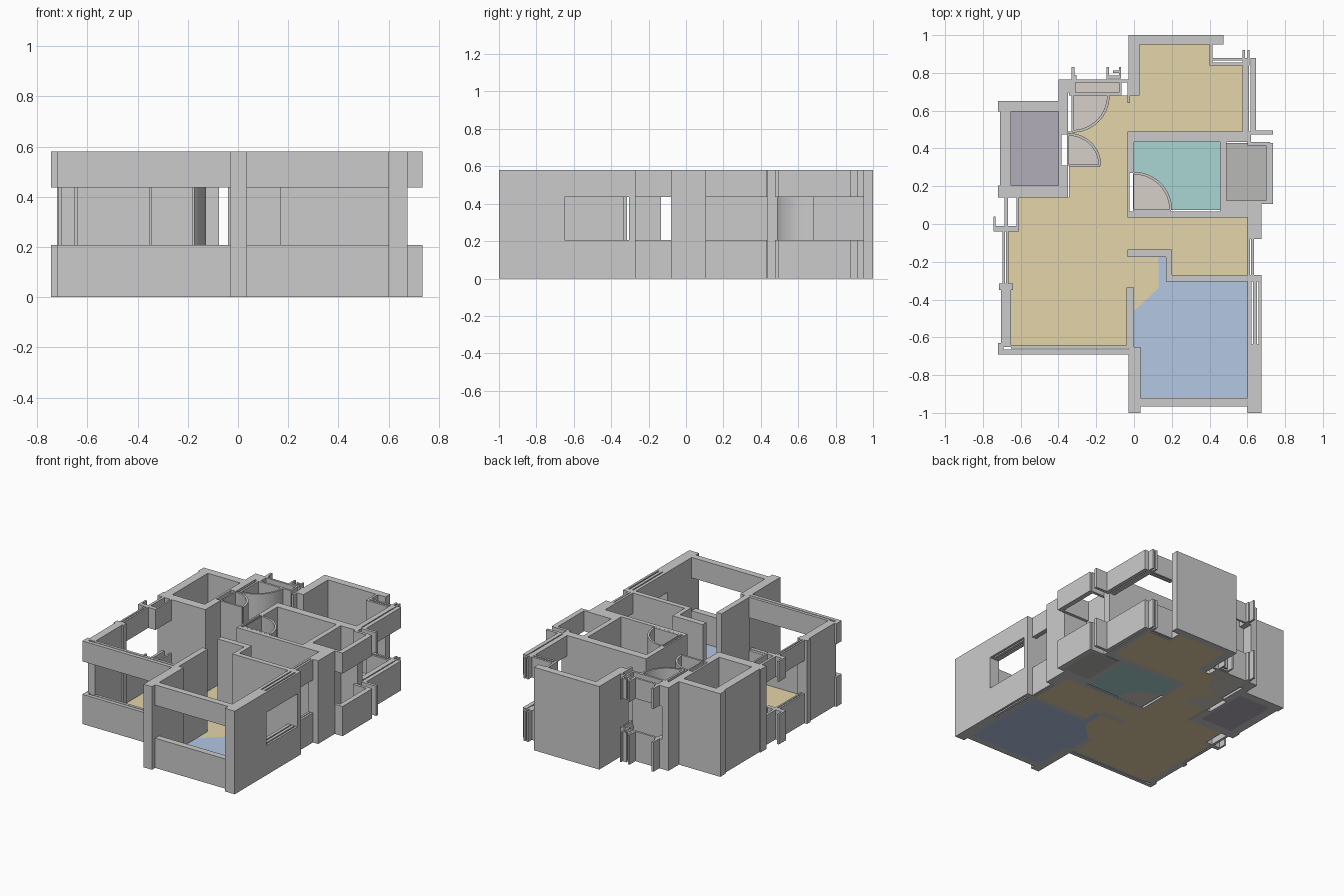
import bpy, bmesh, math

if "Cube" in bpy.data.objects:
    bpy.data.objects.remove(bpy.data.objects["Cube"])

H, SILL, HEAD = 0.58, 0.207, 0.437   # wall top, window sill, window head


def material(name, rgb):
    m = bpy.data.materials.new(name)
    m.diffuse_color = (*rgb, 1)
    m.use_nodes = True
    m.node_tree.nodes["Principled BSDF"].inputs["Base Color"].default_value = m.diffuse_color
    return m


def finish(name, bm, mat=None):
    bmesh.ops.recalc_face_normals(bm, faces=bm.faces)
    me = bpy.data.meshes.new(name)
    bm.to_mesh(me)
    bm.free()
    ob = bpy.data.objects.new(name, me)
    bpy.context.collection.objects.link(ob)
    if mat:
        me.materials.append(mat)
    return ob


def prism(bm, pts, z0, z1):
    """Extrude a plan outline between two heights."""
    f = bm.faces.new([bm.verts.new((x, y, z0)) for x, y in pts])
    ext = bmesh.ops.extrude_face_region(bm, geom=[f], use_keep_orig=True)
    vs = [g for g in ext['geom'] if isinstance(g, bmesh.types.BMVert)]
    bmesh.ops.translate(bm, verts=vs, vec=(0, 0, z1 - z0))


def rect(x0, x1, y0, y1):
    return [(x0, y0), (x1, y0), (x1, y1), (x0, y1)]


def arc(cx, cy, r, a0, a1, n=16):
    return [(cx + r * math.cos(math.radians(a0 + (a1 - a0) * i / n)),
             cy + r * math.sin(math.radians(a0 + (a1 - a0) * i / n))) for i in range(n + 1)]


def boxes(name, plans, spans):
    bm = bmesh.new()
    for p in plans:
        for z0, z1 in spans:
            prism(bm, rect(*p), z0, z1)
    return finish(name, bm)


def walls(name, plans):
    boxes(name, plans, [(0, H)])


def windows(name, plans):
    boxes(name + "_sill", plans, [(0, SILL)])
    boxes(name + "_lintel", plans, [(HEAD, H)])


def floor(name, pts, mat):
    bm = bmesh.new()
    prism(bm, pts, 0, 0.004)
    finish(name, bm, mat)


# Full-height outer walls
walls("north_room_walls", [(-.03, .475, .95, 1), (-.03, .03, .68, .95)])
walls("west_room_walls", [(-.71, -.65, .205, .595), (-.72, -.35, .595, .65), (-.72, -.35, .14, .205),
                          (-.40, -.35, .475, .765), (-.40, -.35, .205, .31),
                          (-.40, -.385, .31, .475), (-.355, -.345, .31, .475)])
walls("living_room_walls", [(-.705, -.65, -.65, -.32), (-.715, -.64, -.35, -.315)])
walls("bedroom_walls", [(-.03, .035, -1, -.65), (.6, .675, -1, -.65)])
walls("east_column", [(.6, .675, -.08, .105), (.455, .6, .035, .105)])

# Full-height partitions
walls("bath_walls", [(-.035, .62, .435, .49), (-.035, 0, .27, .435), (-.035, .46, .035, .065),
                     (-.035, -.023, .065, .27), (-.006, 0, .065, .27), (.455, .49, .105, .435)])
walls("bedroom_partitions", [(-.04, 0, -.65, -.335), (.17, .675, -.305, -.27),
                             (.17, .2, -.27, -.135), (-.035, .17, -.175, -.135)])
walls("entry_threshold", [(-.345, -.075, .68, .695)])

# Window bands: sill below, lintel above
windows("bedroom_front_window", [(.035, .6, -.965, -.92)])
windows("living_front_window", [(-.72, -.03, -.69, -.665), (-.65, -.03, -.66, -.64), (-.72, -.69, -.69, -.63)])
windows("living_west_window", [(-.695, -.683, -.32, -.03), (-.677, -.665, -.32, -.03)])
windows("west_bay_window", [(-.745, -.61, -.04, -.01), (-.745, -.732, -.01, .04),
                            (-.685, -.667, -.01, .14), (-.622, -.61, -.01, .14)])
windows("bedroom_east_window", [(.6, .622, -.65, -.28), (.63, .65, -.64, -.28), (.66, .675, -.65, -.28),
                                (.622, .66, -.3, -.28), (.622, .66, -.65, -.635)])
windows("living_east_window", [(.6, .615, -.27, -.08), (.62, .635, -.27, -.08)])
windows("balcony_rail", [(.7, .735, .105, .43), (.49, .735, .105, .125),
                         (.6, .72, .415, .435), (.62, .735, .475, .495)])
windows("north_east_window", [(.575, .61, .49, .88), (.617, .645, .49, .88)])
windows("north_corner_window", [(.4, .415, .84, .95), (.415, .6, .84, .855), (.415, .6, .865, .88),
                                (.575, .588, .88, .92), (.6, .612, .84, .92)])
windows("entry_rail", [(-.40, -.03, .75, .765), (-.35, -.31, .695, .75), (-.08, -.067, .68, .765),
                       (-.035, -.02, .64, .765)])
windows("entry_post", [(-.33, -.315, .765, .83), (-.315, -.305, .765, .79), (-.145, -.132, .765, .83),
                       (-.132, -.07, .77, .785), (-.08, -.07, .785, .83), (-.11, -.08, .8, .812)])

# Door leaves and quarter-circle door swings, with the floor inside each
beige = material("beige", (.68, .63, .58))
DOORS = {"entry_door": (-.325, .68, .19, 0, -90), "west_door": (-.345, .31, .165, 90, 0),
         "bath_door": (0, .075, .195, 90, 0)}
for name, (cx, cy, r, a0, a1) in DOORS.items():
    bm = bmesh.new()
    prism(bm, arc(cx, cy, r + .006, a0, a1) + arc(cx, cy, r - .008, a1, a0), 0, H)
    finish(name + "_swing", bm)
    floor(name + "_floor", [(cx, cy)] + arc(cx, cy, r, a0, a1), beige)
walls("door_leaves", [(-.331, -.317, .49, .68), (-.345, -.18, .302, .316), (0, .195, .066, .08)])
floor("entry_floor", rect(-.315, -.08, .695, .75), beige)

# Room floors
living = [(-.65, -.64), (-.035, -.64), (-.035, -.46), (0, -.46), (.13, -.34), (.13, -.175), (.18, -.175),
          (.18, -.27), (.6, -.27), (.6, .035), (-.03, .035), (-.03, .49), (.575, .49), (.575, .84),
          (.4, .84), (.4, .95), (.03, .95), (.03, .68)]
living += arc(*DOORS["entry_door"]) + [(-.35, .49)] + arc(*DOORS["west_door"])
living += [(-.345, .31), (-.345, .14), (-.61, .14), (-.61, -.03), (-.665, -.03), (-.665, -.32), (-.65, -.32)]
floor("living_floor", living, material("tan", (.78, .66, .40)))
floor("bedroom_floor", [(.13, -.175), (.17, -.175), (.17, -.305), (.6, -.305), (.6, -.92), (.035, -.92),
                        (.035, -.65), (0, -.65), (0, -.46), (.13, -.34)], material("blue", (.45, .57, .77)))
floor("bath_floor", arc(*DOORS["bath_door"]) + [(.455, .075), (.455, .435), (0, .435)],
      material("teal", (.40, .67, .65)))
floor("west_room_floor", rect(-.65, -.4, .205, .595), material("mauve", (.45, .42, .49)))
floor("balcony_floor", rect(.49, .7, .125, .43), material("grey", (.48, .48, .47)))
